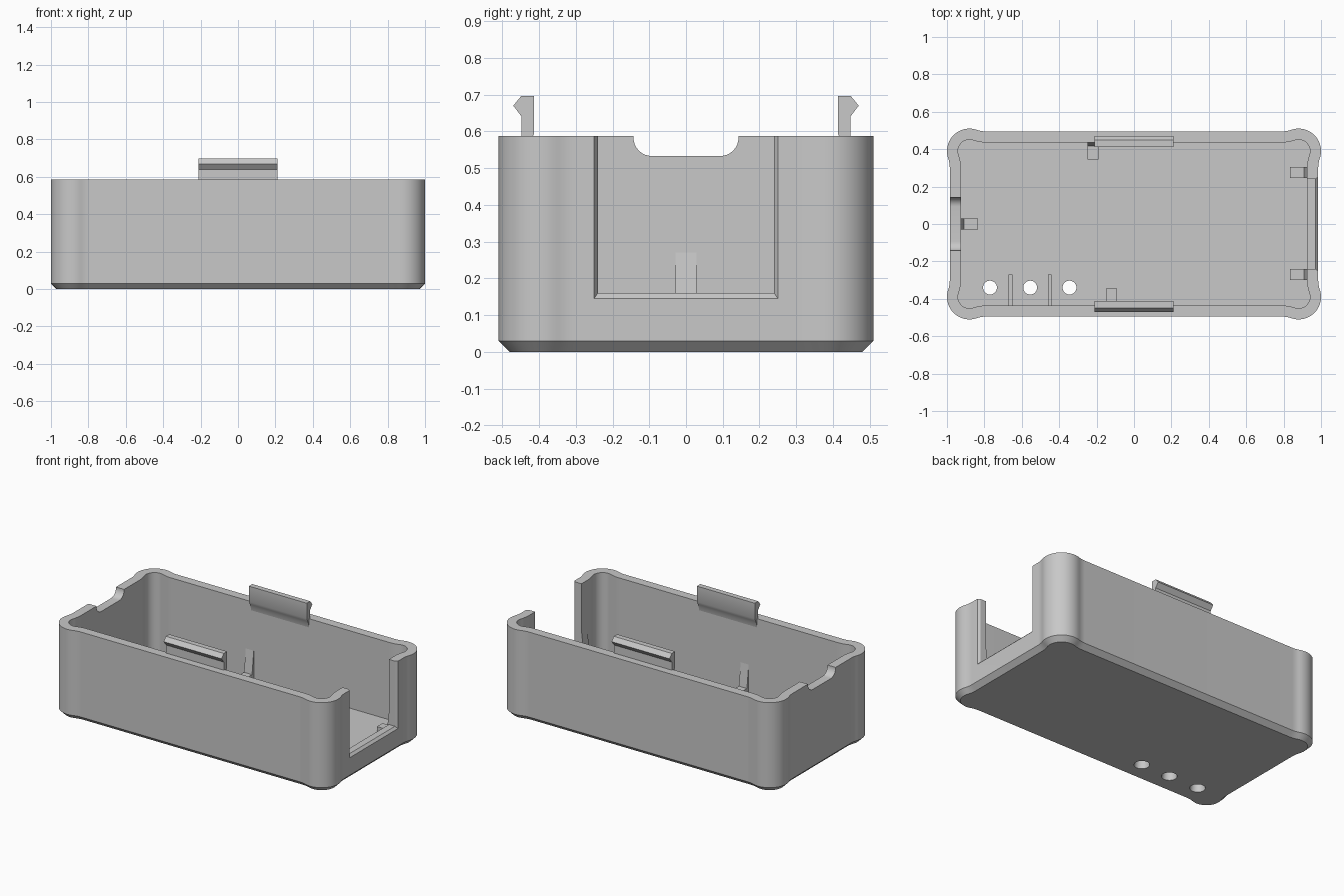
import bpy, bmesh, math
from mathutils import Matrix, Vector

if "Cube" in bpy.data.objects:
    bpy.data.objects.remove(bpy.data.objects["Cube"])

grey = bpy.data.materials.new("plain grey")
grey.use_nodes = True
COLOUR = (0.58, 0.58, 0.58, 1)
grey.diffuse_color = COLOUR
grey.node_tree.nodes["Principled BSDF"].inputs["Base Color"].default_value = COLOUR

# Main sizes
HALF_X, HALF_Y = 0.985, 0.495
WALL, RIM, FLOOR = 0.059, 0.587, 0.08
CORNER, CORNER_R, FILLET_R = Vector((0.88, 0.39)), 0.12, 0.15


def arc(cx, cy, r, a0, a1, n):
    return [(cx + r * math.cos(a0 + (a1 - a0) * i / n),
             cy + r * math.sin(a0 + (a1 - a0) * i / n)) for i in range(n + 1)]


def outline(inset):
    """Rounded rectangle with bulging corners, blended by hollow fillets."""
    r, f = CORNER_R - inset, FILLET_R + inset
    rise = HALF_Y - inset + f - CORNER.y
    run = math.sqrt((r + f) ** 2 - rise ** 2)
    a = math.atan2(run, rise)
    quarter = arc(HALF_X - inset + f, CORNER.y - run, f, math.pi, math.pi - a, 6)
    quarter += arc(CORNER.x, CORNER.y, r, -a, math.pi / 2 + a, 20)[1:-1]
    quarter += arc(CORNER.x - run, HALF_Y - inset + f, f,
                   a - math.pi / 2, -math.pi / 2, 6)
    left = [(-x, y) for x, y in reversed(quarter)]
    half = quarter + left
    return half + [(-x, -y) for x, y in half]


def loft(name, rings):
    """Closed solid through rings of equal point count."""
    bm = bmesh.new()
    loops = [[bm.verts.new(p) for p in ring] for ring in rings]
    for low, high in zip(loops, loops[1:]):
        for i in range(len(low)):
            j = (i + 1) % len(low)
            bm.faces.new((low[i], low[j], high[j], high[i]))
    bm.faces.new(loops[0][::-1])
    bm.faces.new(loops[-1])
    bmesh.ops.recalc_face_normals(bm, faces=bm.faces)
    mesh = bpy.data.meshes.new(name)
    bm.to_mesh(mesh)
    bm.free()
    mesh.materials.append(grey)
    obj = bpy.data.objects.new(name, mesh)
    bpy.context.collection.objects.link(obj)
    return obj


def prism(name, profile, width, origin=(0, 0, 0), turn=0):
    """Profile of (depth, height) extruded sideways; depth points along +x before turning."""
    obj = loft(name, [[(d, s * width / 2, z) for d, z in profile] for s in (-1, 1)])
    obj.data.transform(Matrix.Translation(origin) @ Matrix.Rotation(turn, 4, "Z"))
    return obj


def activate(obj):
    bpy.ops.object.select_all(action="DESELECT")
    obj.select_set(True)
    bpy.context.view_layer.objects.active = obj


def smooth(obj):
    activate(obj)
    bpy.ops.object.shade_smooth_by_angle(angle=math.radians(30))


def cut(body, cutter):
    cutter.hide_render = True
    mod = body.modifiers.new("cut", "BOOLEAN")
    mod.operation, mod.solver, mod.object = "DIFFERENCE", "EXACT", cutter
    activate(body)
    bpy.ops.object.modifier_apply(modifier=mod.name)
    bpy.data.objects.remove(cutter)


# Open tray with a chamfered foot
case = loft("case_shell", [[(x, y, z) for x, y in outline(inset)] for inset, z in
            ((0.03, 0), (0, 0.03), (0, RIM), (WALL, RIM), (WALL, FLOOR))])

# Wide end opening with a chamfered outer edge
cut(case, loft("opening_cutter", [
    [(x, -w, z), (x, w, z), (x, w, 0.8), (x, -w, 0.8)]
    for x, w, z in ((0.88, 0.24, 0.16), (0.97, 0.24, 0.16),
                    (HALF_X, 0.25, 0.145), (1.1, 0.25, 0.145))]))

# Shallow rounded notch in the opposite rim
notch = arc(-0.093, 0.583, 0.05, math.pi, 1.5 * math.pi, 8)
notch += [(-y, z) for y, z in reversed(notch)]
notch = [(-0.143, 0.7)] + notch + [(0.143, 0.7)]
cut(case, loft("notch_cutter", [[(x, y, z) for y, z in notch] for x in (-1.1, -0.88)]))

# Three round holes through the floor, flaring towards the underside
for x in (-0.77, -0.555, -0.345):
    cut(case, loft("hole_cutter", [
        [(px, py, z) for px, py in arc(x, -0.34, r, 0, 2 * math.pi, 32)[:-1]]
        for r, z in ((0.046, -0.1), (0.046, 0), (0.037, FLOOR), (0.037, 0.2))]))

smooth(case)

# Snap clips: barbed tongue that blends into the wall below the rim
clip = [(0.447, 0.53), (0.436, 0.53), (0.431, 0.555), (0.422, 0.575), (0.413, 0.595),
        (0.413, 0.697), (0.448, 0.697), (0.47, 0.67), (0.447, 0.64)]
for name, turn in (("back_clip", math.pi / 2), ("front_clip", -math.pi / 2)):
    smooth(prism(name, clip, 0.42, turn=turn))

# Board supports: low foot with a thin tapered rib up the wall
support = [(-0.02, 0.07), (0.091, 0.07), (0.091, 0.12), (0.018, 0.12),
           (0, 0.27), (-0.02, 0.27)]
in_x, in_y = HALF_X - WALL, HALF_Y - WALL
for name, x, y, turn in (
        ("front_support", -0.12, -in_y, 90), ("back_support", -0.22, in_y, -90),
        ("end_support", -in_x, 0, 0),
        ("opening_support_back", in_x, 0.275, 180),
        ("opening_support_front", in_x, -0.27, 180)):
    prism(name, support, 0.058, (x, y, 0), math.radians(turn))

# Divider ribs between the holes
divider = [(-0.02, 0.07), (0.166, 0.07), (0.166, 0.13), (-0.02, 0.13)]
for i, x in enumerate((-0.66, -0.45)):
    prism(f"divider_{i + 1}", divider, 0.02, (x, -in_y, 0), math.pi / 2)
